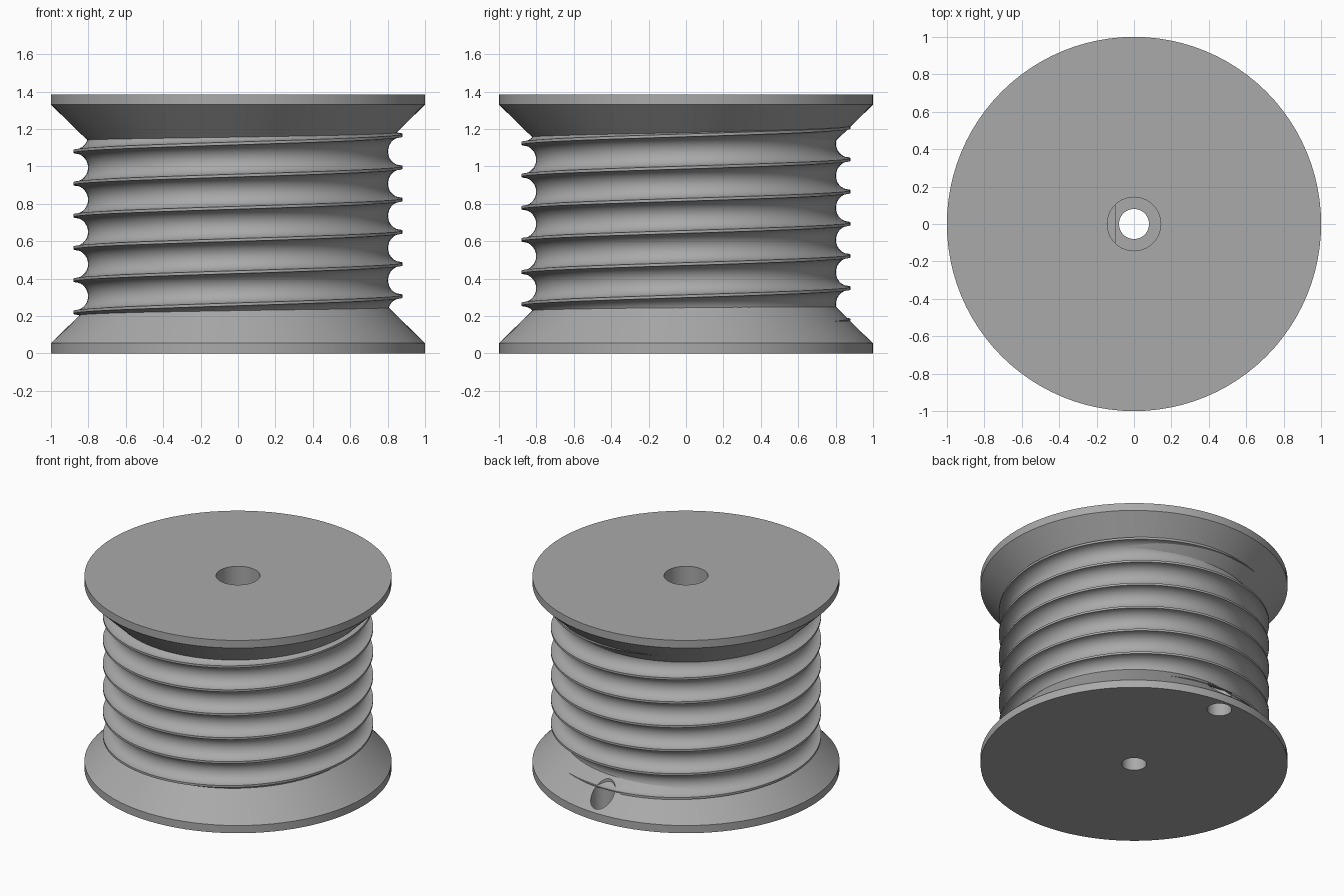
import bpy, bmesh
from math import pi, cos, sin, sqrt

cube = bpy.data.objects.get("Cube")
if cube:
    bpy.data.objects.remove(cube)

SIDES = 96
HEIGHT, PITCH = 1.385, 0.172
CREST, GROOVE = 0.88, 0.0785
BORE, POCKET, POCKET_FLOOR = 0.08, 0.143, 0.25

grey = bpy.data.materials.new("plain grey")
grey.use_nodes = True
grey.diffuse_color = (0.4, 0.4, 0.4, 1)
grey.node_tree.nodes["Principled BSDF"].inputs["Base Color"].default_value = (0.4, 0.4, 0.4, 1)


def finish(name, bm):
    mesh = bpy.data.meshes.new(name)
    bm.to_mesh(mesh)
    bm.free()
    mesh.materials.append(grey)
    obj = bpy.data.objects.new(name, mesh)
    bpy.context.collection.objects.link(obj)
    return obj


def smooth(obj):
    bpy.ops.object.select_all(action="DESELECT")
    obj.select_set(True)
    bpy.context.view_layer.objects.active = obj
    bpy.ops.object.shade_smooth_by_angle(angle=pi / 6)


def sweep(name, profile, turns=1, rise=0.0, start=0.0):
    """Turn an (r, z) profile about z, climbing by rise each turn."""
    bm = bmesh.new()
    rings = []
    for i in range(turns * SIDES + 1):
        a = start + 2 * pi * i / SIDES
        lift = rise * i / SIDES
        rings.append([bm.verts.new((r * cos(a), r * sin(a), z + lift)) for r, z in profile])
    for p, q in zip(rings, rings[1:]):
        for k in range(len(profile) - 1):
            bm.faces.new((p[k], q[k], q[k + 1], p[k + 1]))
    bmesh.ops.remove_doubles(bm, verts=bm.verts, dist=1e-4)
    return finish(name, bm)


def prism(name, outline, z0, z1):
    bm = bmesh.new()
    face = bm.faces.new([bm.verts.new((x, y, z0)) for x, y in outline])
    top = bmesh.ops.extrude_face_region(bm, geom=[face])["geom"]
    bmesh.ops.translate(bm, vec=(0, 0, z1 - z0),
                        verts=[v for v in top if isinstance(v, bmesh.types.BMVert)])
    bmesh.ops.recalc_face_normals(bm, faces=bm.faces)
    return finish(name, bm)


# Spool body: two conical flanges, a core and a stepped shaft bore
body = sweep("spool_body", [
    (BORE, 0), (1, 0), (1, 0.055), (0.79, 0.26), (0.79, HEIGHT - 0.26),
    (1, HEIGHT - 0.055), (1, HEIGHT), (POCKET, HEIGHT),
    (POCKET, POCKET_FLOOR), (BORE, POCKET_FLOOR), (BORE, 0)])

# Cord hole straight through the lower flange
circle = [(0.03 + 0.08 * cos(2 * pi * i / 40), 0.9 + 0.08 * sin(2 * pi * i / 40))
          for i in range(40)]
cutter = prism("cord_hole_cutter", circle, -0.1, 0.5)
cutter.hide_render = True
cut = body.modifiers.new("cord_hole", "BOOLEAN")
cut.operation, cut.object, cut.solver = "DIFFERENCE", cutter, "EXACT"
bpy.context.view_layer.objects.active = body
bpy.ops.object.modifier_apply(modifier=cut.name)
bpy.data.objects.remove(cutter)
smooth(body)

# Helical cord groove: narrow crests with round valleys between them
valley = [(CREST - GROOVE * sin(pi * k / 14), PITCH / 2 - GROOVE * cos(pi * k / 14))
          for k in range(15)]
first = 0.008
profile = [(r, z + first) for r, z in [(CREST, 0)] + valley + [(CREST, PITCH)]]
thread = sweep("cord_groove", profile, turns=7, rise=PITCH,
               start=2 * pi * (first - 0.306) / PITCH)
smooth(thread)

# Flat key that makes the lower bore D-shaped
half = sqrt(POCKET ** 2 - 0.1 ** 2)
arc = [(-0.1 - (POCKET - 0.1) * sin(pi * k / 10), half * cos(pi * k / 10)) for k in range(11)]
prism("shaft_flat", arc, POCKET_FLOOR - 0.05, 0.8)
